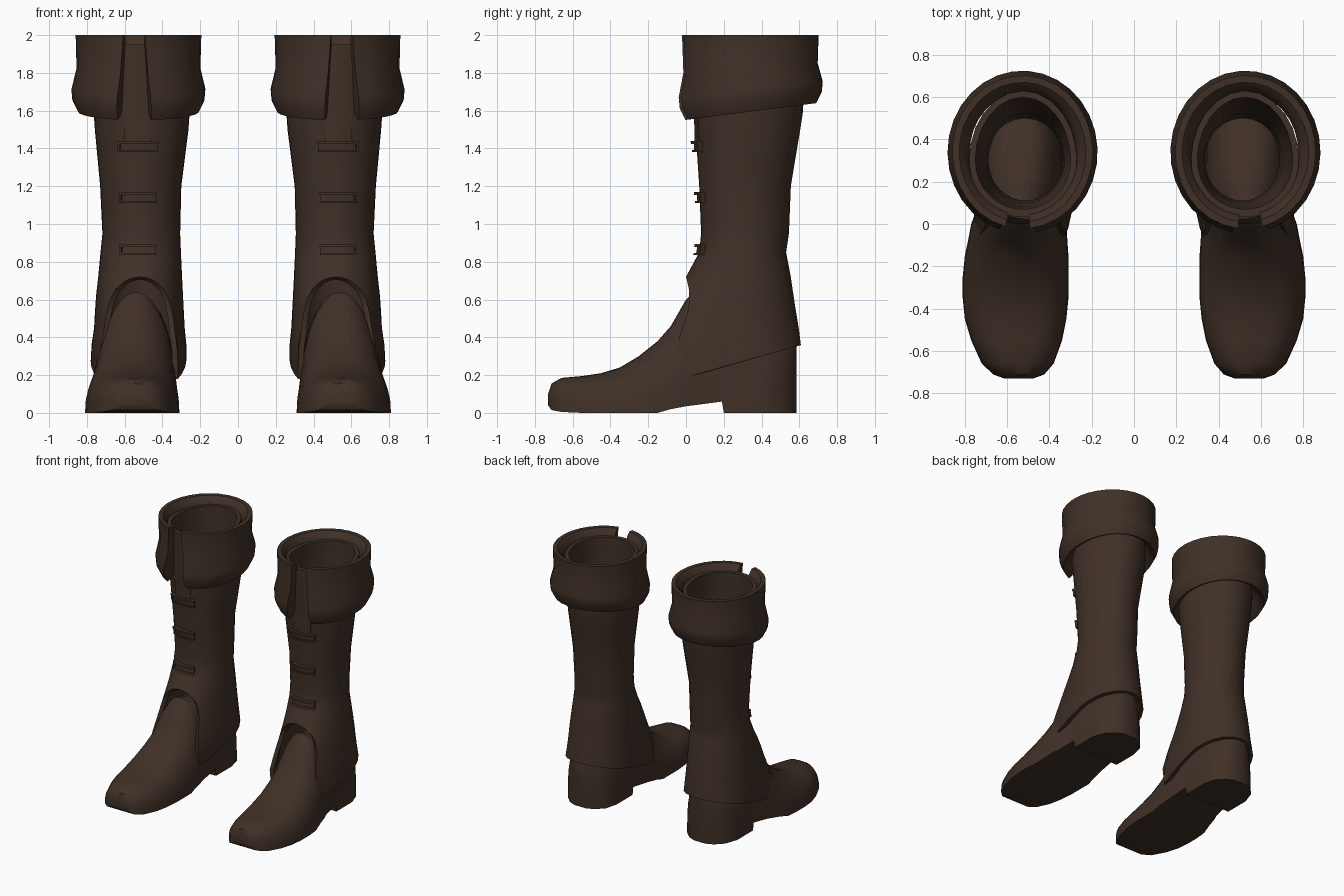
import bpy, bmesh, math

if "Cube" in bpy.data.objects:
    bpy.data.objects.remove(bpy.data.objects["Cube"])

leather = bpy.data.materials.new("dark_brown_leather")
leather.diffuse_color = (0.05, 0.03, 0.02, 1)
leather.use_nodes = True
leather.node_tree.nodes["Principled BSDF"].inputs["Base Color"].default_value = leather.diffuse_color


def lerp_table(table, v):
    """Interpolate the rows of a table keyed by its first column."""
    if v <= table[0][0]:
        return table[0][1:]
    for a, b in zip(table, table[1:]):
        if v <= b[0]:
            f = (v - a[0]) / (b[0] - a[0])
            return [p + (q - p) * f for p, q in zip(a[1:], b[1:])]
    return table[-1][1:]


def build(name, grid, wrap_u=False, wrap_v=False, caps=False, fix=True, thick=0, angle=40):
    """Skin a grid of points (columns of rows) and mirror it into a pair."""
    bm = bmesh.new()
    cols = [[bm.verts.new(p) for p in col] for col in grid]
    nu, nv = len(cols), len(cols[0])
    for i in range(nu if wrap_u else nu - 1):
        for j in range(nv if wrap_v else nv - 1):
            a, b = cols[i], cols[(i + 1) % nu]
            k = (j + 1) % nv
            bm.faces.new((a[j], b[j], b[k], a[k]))
    if caps:
        bm.faces.new(cols[0])
        bm.faces.new(cols[-1][::-1])
    if fix:
        bmesh.ops.recalc_face_normals(bm, faces=bm.faces)
    me = bpy.data.meshes.new(name)
    bm.to_mesh(me)
    bm.free()
    me.materials.append(leather)
    ob = bpy.data.objects.new(name, me)
    bpy.context.collection.objects.link(ob)
    bpy.ops.object.select_all(action='DESELECT')
    ob.select_set(True)
    bpy.context.view_layer.objects.active = ob
    if thick:
        s = ob.modifiers.new("thickness", 'SOLIDIFY')
        s.thickness, s.offset = thick, -1
    m = ob.modifiers.new("pair", 'MIRROR')
    m.use_mirror_merge = False
    for mod in [x.name for x in ob.modifiers]:
        bpy.ops.object.modifier_apply(modifier=mod)
    bpy.ops.object.shade_smooth_by_angle(angle=math.radians(angle))
    return ob


# Shaft outline by height: z, centre x, half width, front y, back y
SHAFT = [(.18, .53, .25, -.33, .62), (.33, .525, .255, -.30, .612), (.45, .522, .24, -.2, .597),
         (.6, .522, .232, -.08, .572), (.72, .518, .222, 0, .555), (.85, .515, .213, .07, .53),
         (.95, .512, .206, .08, .545), (1.2, .515, .215, .07, .555), (1.5, .51, .248, .05, .605),
         (1.6, .51, .255, .04, .62), (1.95, .525, .255, .04, .63)]


def shaft_point(deg, z, out=0.0):
    """Point on the shaft; 0 degrees faces the front."""
    cx, rx, yf, yb = lerp_table(SHAFT, z)
    s, c = math.sin(math.radians(deg)), math.cos(math.radians(deg))
    ry = .3 - yf if c > 0 else yb - .3
    return (cx + (rx + out) * s, .3 - (ry + out) * c, z)


# Lower edge of the shaft: an arch over the instep, then a slope up to the back
ARCH = [(0, .72), (10, .715), (20, .70), (34, .655), (42, .6), (48, .53), (51, .42), (54, .32), (58, .18)]


def bottom_z(deg):
    d = abs(deg)
    if d <= 58:
        return lerp_table(ARCH, d)[0]
    z = .2
    for _ in range(4):
        z = .18 + .28 * (shaft_point(d, z)[1] + .03)
    return z


half = [a[0] for a in ARCH] + [68, 80, 92, 104, 118, 132, 148, 164]
angles = half + [180] + [-a for a in half[:0:-1]]
shaft = []
for a in angles:
    zb = bottom_z(a)
    levels = [zb + (.8 - zb) * k / 6 for k in range(7)] + [.85, .95, 1.08, 1.2, 1.35, 1.5, 1.6, 1.95]
    shaft.append([shaft_point(a, z) for z in levels])
build("boot_shaft", shaft, wrap_u=True, fix=False, thick=.03)

# Foot with sole and heel: y, centre x, half width, underside z, top z, roundness
FOOT = [(-.73, .545, .07, .04, .10, 2.4), (-.712, .545, .12, .015, .155, 2.5),
        (-.66, .55, .17, .005, .185, 2.6), (-.55, .555, .215, 0, .195, 2.6),
        (-.45, .56, .24, 0, .21, 2.5), (-.35, .56, .25, 0, .24, 2.4), (-.25, .56, .25, 0, .3, 2.2),
        (-.15, .555, .245, 0, .38, 2.1), (-.08, .55, .235, .02, .46, 2), (0, .545, .225, .035, .6, 2),
        (.04, .54, .215, .04, .64, 2), (.19, .535, .2, .06, .6, 2.5), (.2, .535, .2, 0, .6, 2.5),
        (.4, .535, .2, 0, .5, 3), (.5, .53, .17, 0, .45, 3), (.56, .53, .11, 0, .42, 3),
        (.585, .53, .05, 0, .4, 3)]
foot = []
for y, cx, hw, zb, zt, n in FOOT:
    ring = []
    for k in range(17):
        c, s = math.cos(math.pi * k / 16), max(0, math.sin(math.pi * k / 16))
        ring.append((cx + hw * math.copysign(abs(c) ** (2 / n), c), y, zb + (zt - zb) * s ** (2 / n)))
    foot.append(ring)
build("foot", foot, wrap_v=True, caps=True)

# Folded cuff: closed cross-section (outward offset, z) swept round, split at the front
CUFF = [(0, 1.62), (0, 1.9), (.025, 1.97), (.05, 2.0), (.083, 2.0), (.078, 1.8),
        (.105, 1.67), (.1, 1.61), (.07, 1.55), (.045, 1.56)]
cuff = []
for i in range(29):
    col = []
    for off, z in CUFF:
        gap = 10 + 6 * (2 - z) / .45
        a = math.radians(4 + gap + (360 - 2 * gap) * i / 28)
        lift = .09 * (1 - math.cos(a)) / 2 * min(1, (2 - z) / .35)
        col.append((.527 + (.25 + off) * math.sin(a), .34 - (.28 + off) * math.cos(a), z + lift))
    cuff.append(col)
build("folded_cuff", cuff, wrap_v=True, caps=True)


def band(name, a0, a1, z0, z1, out, steps=6):
    """Curved strip lying on the shaft."""
    grid = []
    for i in range(steps + 1):
        a = a0 + (a1 - a0) * i / steps
        grid.append([shaft_point(a, z, o) for z, o in ((z0, -.01), (z0, out), (z1, out), (z1, -.01))])
    build(name, grid, wrap_v=True, caps=True, angle=30)


# Tongue showing through the split in the cuff
band("front_tongue", -12, 21, 1.44, 1.95, .008)

# Three front straps, each a plate between two raised edges
for i, z in enumerate((1.41, 1.14, .865)):
    a0, a1 = -20, 29
    band(f"strap_plate_{i + 1}", a0, a1, z - .02, z + .02, .014)
    band(f"strap_upper_edge_{i + 1}", a0, a1, z + .014, z + .03, .03)
    band(f"strap_lower_edge_{i + 1}", a0, a1, z - .03, z - .018, .026)
    band(f"strap_end_{i + 1}", a1 - 3, a1, z - .03, z + .03, .026, 1)
